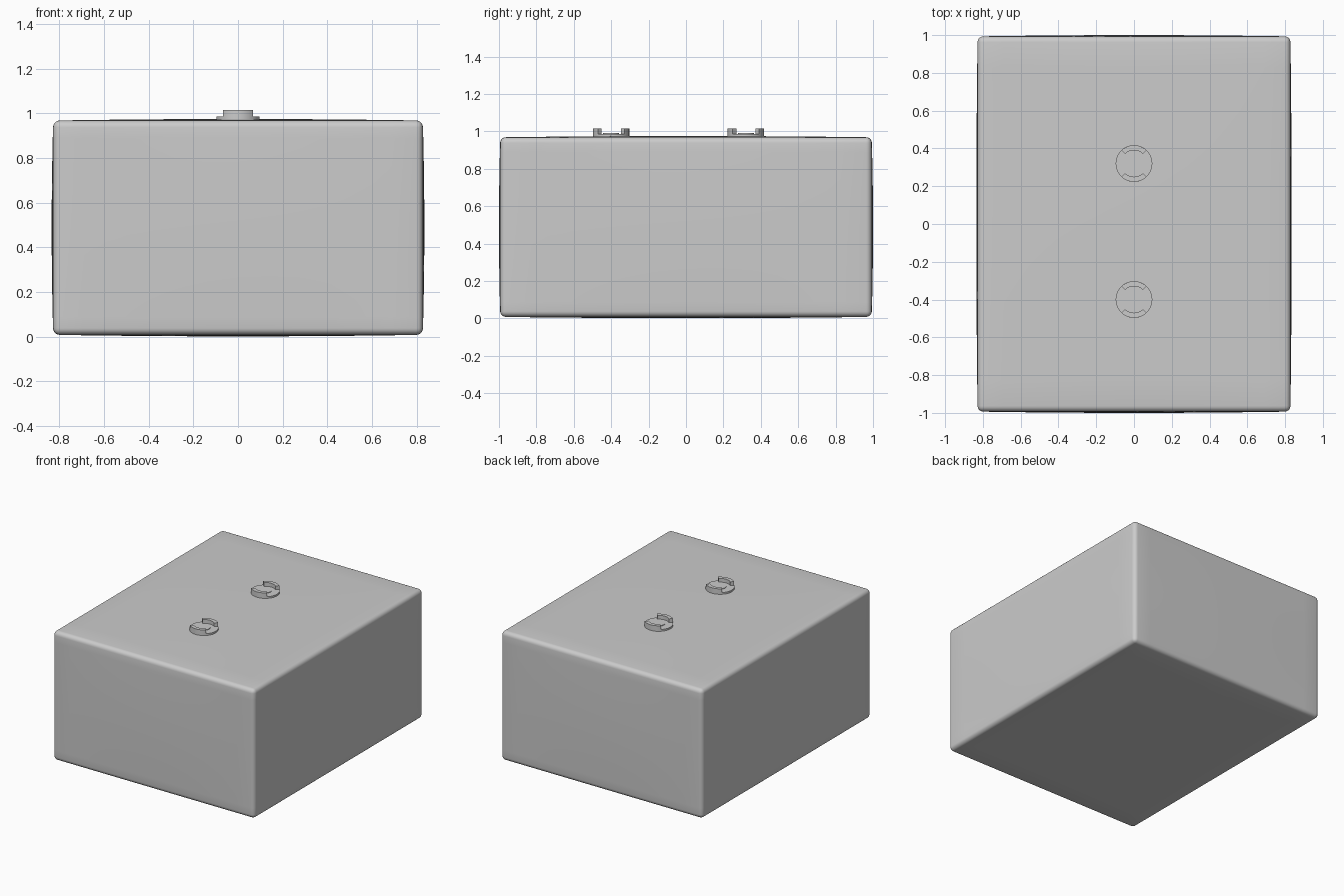
import bpy, bmesh, math

if "Cube" in bpy.data.objects:
    bpy.data.objects.remove(bpy.data.objects["Cube"])


def finish(bm, name, angle):
    bmesh.ops.recalc_face_normals(bm, faces=bm.faces)
    mesh = bpy.data.meshes.new(name)
    bm.to_mesh(mesh)
    bm.free()
    ob = bpy.data.objects.new(name, mesh)
    bpy.context.collection.objects.link(ob)
    bpy.ops.object.select_all(action='DESELECT')
    ob.select_set(True)
    bpy.context.view_layer.objects.active = ob
    bpy.ops.object.shade_smooth_by_angle(angle=math.radians(angle))
    return ob


# Case: rounded block whose faces bulge very slightly
HALF, BULGE, MID_Z = (0.828, 0.993, 0.48), 0.007, 0.488
bm = bmesh.new()
bmesh.ops.create_cube(bm, size=2)
bmesh.ops.subdivide_edges(bm, edges=bm.edges[:], cuts=11, use_grid_fill=True)
for v in bm.verts:
    v.co = [v.co[i] * HALF[i] for i in range(3)]
sharp = [e for e in bm.edges if e.calc_face_angle(0) > 1]
bmesh.ops.bevel(bm, geom=sharp, offset=0.03, segments=5, profile=0.5, affect='EDGES')
for v in bm.verts:
    u = [v.co[i] / HALF[i] for i in range(3)]
    for i in range(3):
        j, k = (i + 1) % 3, (i + 2) % 3
        v.co[i] += BULGE * u[i] * (1 - u[j] ** 2) * (1 - u[k] ** 2)
    v.co.z += MID_Z
finish(bm, "case", 60)


# Revolve a closed (radius, z) section through an arc, capping open ends
def arc_ring(bm, section, start, end, steps):
    rows = []
    for s in range(steps + 1):
        a = start + (end - start) * s / steps
        rows.append([bm.verts.new((r * math.cos(a), r * math.sin(a), z)) for r, z in section])
    n = len(section)
    for a, b in zip(rows, rows[1:]):
        for i in range(n):
            bm.faces.new((a[i], a[(i + 1) % n], b[(i + 1) % n], b[i]))
    bm.faces.new(rows[0])
    bm.faces.new(rows[-1])


def disc(bm, radius, z0, z1):
    rings = [[bm.verts.new((radius * math.cos(t), radius * math.sin(t), z))
              for t in (2 * math.pi * i / 48 for i in range(48))] for z in (z0, z1)]
    for i in range(48):
        j = (i + 1) % 48
        bm.faces.new((rings[0][i], rings[0][j], rings[1][j], rings[1][i]))
    bm.faces.new(rings[0])
    bm.faces.new(rings[1])


# Terminals: low disc, small centre boss and two upright curved lips
for name, y in (("front_terminal", -0.4), ("rear_terminal", 0.32)):
    bm = bmesh.new()
    disc(bm, 0.097, 0.95, 0.987)
    disc(bm, 0.043, 0.96, 0.991)
    for side in (-1, 1):
        mid, half = side * math.pi / 2, math.radians(43)
        arc_ring(bm, [(0.07, 0.97), (0.097, 0.97), (0.097, 1.015), (0.07, 1.015)],
                 mid - half, mid + half, 12)
    finish(bm, name, 30).location = (0, y, 0)
